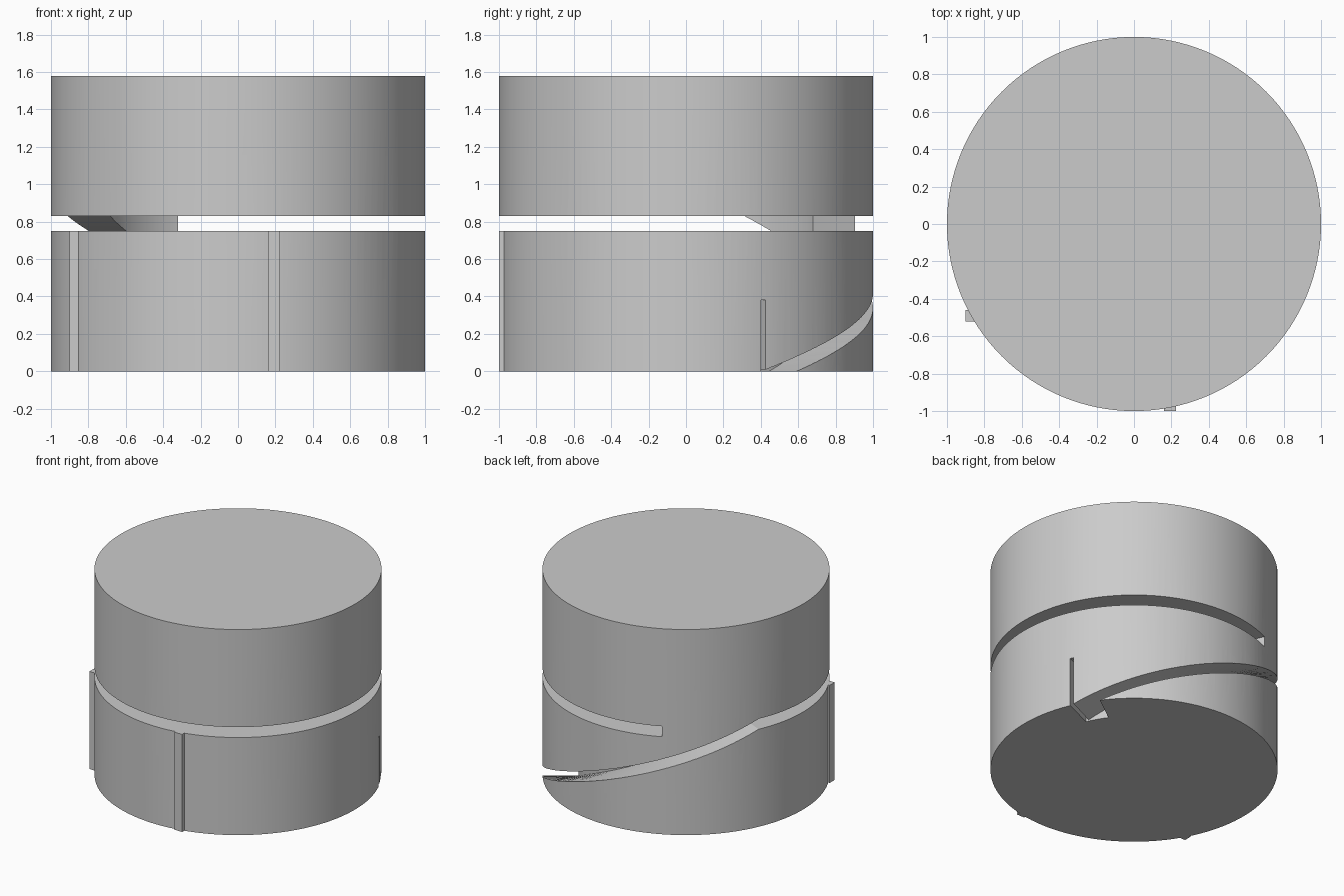
import bpy, bmesh
from math import radians, cos, sin

if "Cube" in bpy.data.objects:
    bpy.data.objects.remove(bpy.data.objects["Cube"])

R, CORE, TOP = 1.0, 0.75, 1.58
GAP0, GAP1 = 0.75, 0.83
SLOPE = 0.0063               # drop of the ramp per degree


def cylinder(name, r, z0, z1):
    bpy.ops.mesh.primitive_cylinder_add(vertices=128, radius=r, depth=z1 - z0,
                                        location=(0, 0, (z0 + z1) / 2))
    ob = bpy.context.object
    ob.name = name
    return ob


def box(name, x0, x1, y0, y1, z0, z1):
    bpy.ops.mesh.primitive_cube_add(size=1, location=((x0 + x1) / 2, (y0 + y1) / 2, (z0 + z1) / 2))
    ob = bpy.context.object
    ob.name = name
    ob.scale = (x1 - x0, y1 - y0, z1 - z0)
    return ob


def sweep(name, stations, r0=CORE, r1=1.1):
    """Rectangular section swept round z; stations are (degrees, bottom, top)."""
    bm = bmesh.new()
    rings = []
    for a, z0, z1 in stations:
        c, s = cos(radians(a)), sin(radians(a))
        rings.append([bm.verts.new((r * c, r * s, z))
                      for r, z in ((r0, z0), (r1, z0), (r1, z1), (r0, z1))])
    for p, q in zip(rings, rings[1:]):
        for i in range(4):
            j = (i + 1) % 4
            bm.faces.new((p[i], p[j], q[j], q[i]))
    bm.faces.new(rings[0])
    bm.faces.new(rings[-1][::-1])
    bmesh.ops.recalc_face_normals(bm, faces=bm.faces)
    me = bpy.data.meshes.new(name)
    bm.to_mesh(me)
    bm.free()
    ob = bpy.data.objects.new(name, me)
    bpy.context.collection.objects.link(ob)
    return ob


def cut(body, cutter):
    mod = body.modifiers.new(cutter.name, 'BOOLEAN')
    mod.operation, mod.solver, mod.object = 'DIFFERENCE', 'EXACT', cutter
    bpy.context.view_layer.objects.active = body
    bpy.ops.object.modifier_apply(modifier=mod.name)
    bpy.data.objects.remove(cutter)


# drum body
body = cylinder("drum", R, 0, TOP)

# level groove almost all the way round, then a ramp running out through the bottom
start, kink, end = 115.3, -204.6, -335.0
path = [(start + (kink - start) * i / 120, GAP0, GAP1) for i in range(121)]
for i in range(1, 61):
    a = kink + (end - kink) * i / 60
    drop = SLOPE * (kink - a)
    path.append((a, GAP0 - drop, GAP1 - drop))
cut(body, sweep("groove_cutter", path))

# open gap between the two halves inside the wall
cut(body, cylinder("gap_cutter", CORE + 0.001, GAP0, GAP1))

# narrow upright slit at the foot of the ramp
cut(body, sweep("slit_cutter", [(23.6, -0.1, 0.38), (25.1, -0.1, 0.38)]))

bpy.ops.object.select_all(action='DESELECT')
body.select_set(True)
bpy.context.view_layer.objects.active = body
bpy.ops.object.shade_smooth_by_angle(angle=radians(20))

# upright ribs on the lower half
box("left_rib", -0.90, -0.82, -0.52, -0.46, 0, GAP0)
box("front_rib", 0.16, 0.225, -1.0, -0.93, 0, GAP0)
